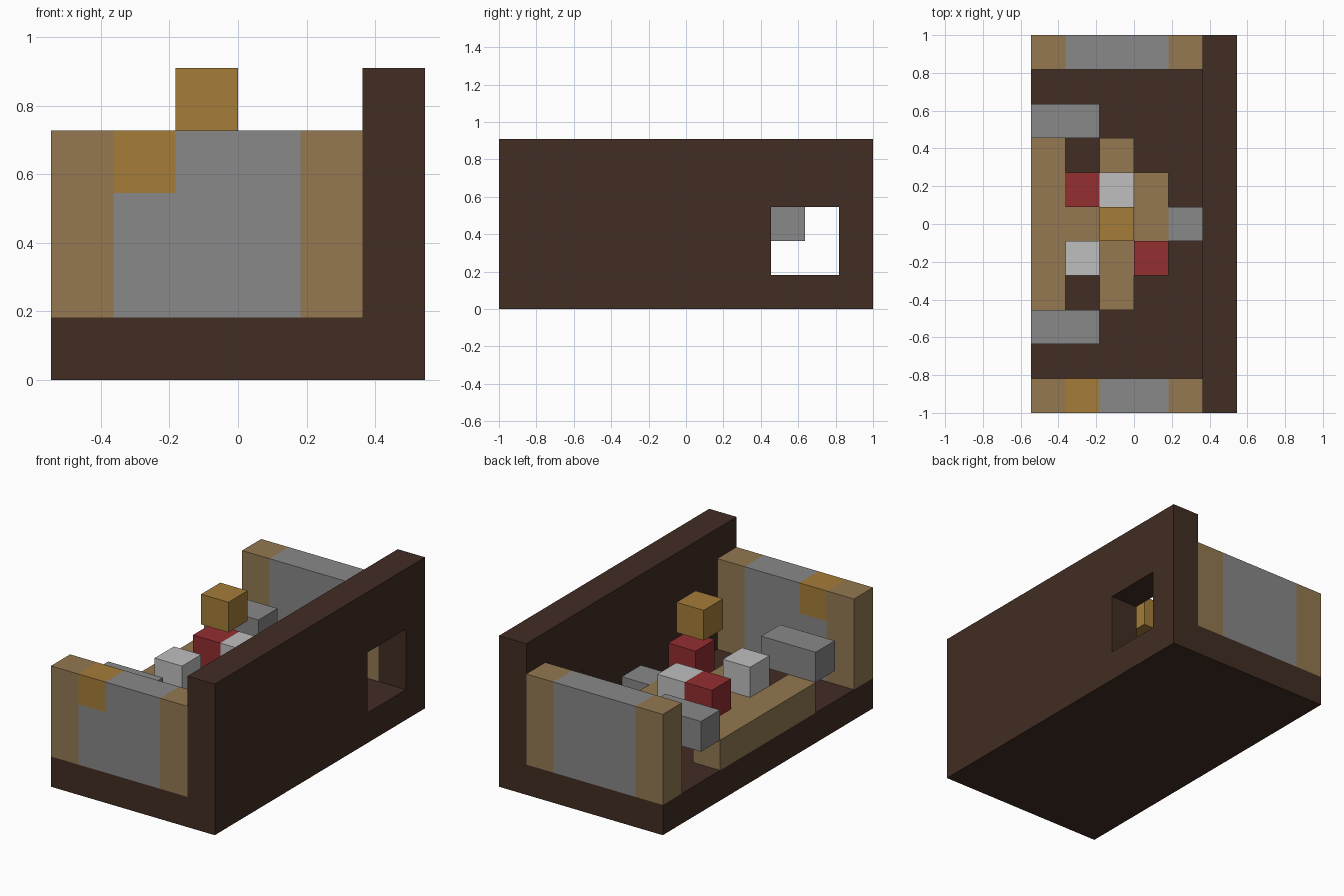
import bpy
import bmesh
from itertools import product
from mathutils import Vector

if "Cube" in bpy.data.objects:
    bpy.data.objects.remove(bpy.data.objects["Cube"])

U = 2 / 11                       # size of one block
ORIGIN = Vector((-3, -5.5, 0))   # corner of the block grid


def linear(c):
    c /= 255
    return c / 12.92 if c <= 0.04045 else ((c + 0.055) / 1.055) ** 2.4


def material(name, r, g, b):
    mat = bpy.data.materials.new(name)
    mat.use_nodes = True
    colour = (linear(r), linear(g), linear(b), 1)
    mat.diffuse_color = colour
    mat.node_tree.nodes["Principled BSDF"].inputs["Base Color"].default_value = colour
    return mat


DARK = material("dark wood", 65, 45, 35)
TAN = material("tan wood", 147, 121, 81)
GREY = material("grey stone", 136, 136, 136)
GOLD = material("gold", 165, 125, 57)
RED = material("red", 147, 46, 48)
WHITE = material("white", 190, 191, 190)


def box(x, y, z):
    """Block cells covering half-open ranges."""
    return set(product(range(*x), range(*y), range(*z)))


def build(name, cells, colour):
    """Outer skin of a group of blocks; colour is a material or a rule per cell."""
    rule = colour if callable(colour) else lambda cell: colour
    mesh = bpy.data.meshes.new(name)
    bm = bmesh.new()
    for cell in sorted(cells):
        mat = rule(cell)
        if mat.name not in mesh.materials:
            mesh.materials.append(mat)
        slot = mesh.materials.find(mat.name)
        for axis, side in product(range(3), (0, 1)):
            neighbour = list(cell)
            neighbour[axis] += 2 * side - 1
            if tuple(neighbour) in cells:
                continue
            a, b = (axis + 1) % 3, (axis + 2) % 3
            corners = []
            for i, j in ((0, 0), (1, 0), (1, 1), (0, 1)):
                p = Vector(cell)
                p[axis] += side
                p[a] += i
                p[b] += j
                corners.append(bm.verts.new((p + ORIGIN) * U))
            face = bm.faces.new(corners if side else corners[::-1])
            face.material_index = slot
    # Weld the blocks and merge flat areas of one colour
    bmesh.ops.remove_doubles(bm, verts=bm.verts, dist=0.001)
    bmesh.ops.dissolve_limit(bm, angle_limit=0.01, verts=bm.verts,
                             edges=bm.edges, delimit={'MATERIAL'})
    bm.to_mesh(mesh)
    bm.free()
    obj = bpy.data.objects.new(name, mesh)
    bpy.context.collection.objects.link(obj)
    return obj


# Floor and tall side wall with a window opening
shell = box((0, 6), (0, 11), (0, 1)) | box((5, 6), (0, 11), (0, 5))
build("floor_and_wall", shell - box((5, 6), (8, 10), (1, 3)), DARK)


# End walls: tan posts, grey panel, one gold block in the front one
def end_colour(cell):
    if cell == (1, 0, 3):
        return GOLD
    return TAN if cell[0] in (0, 4) else GREY


for name, y in (("front_end_wall", 0), ("back_end_wall", 10)):
    build(name, box((0, 5), (y, y + 1), (1, 4)), end_colour)

# Low platform with two notches
platform = box((0, 3), (3, 8), (1, 2)) | box((3, 4), (4, 7), (1, 2))
build("platform", platform - {(1, 3, 1), (1, 7, 1)}, TAN)
build("platform_step", {(4, 5, 1)}, GREY)

# Raised grey beams on both sides of the platform
for name, y in (("front_beam", 2), ("back_beam", 8)):
    build(name, box((0, 2), (y, y + 1), (2, 3)), GREY)

# Loose blocks
for name, cell, colour in (
        ("back_red_block", (1, 6, 2), RED),
        ("front_red_block", (3, 4, 2), RED),
        ("back_white_block", (2, 6, 2), WHITE),
        ("front_white_block", (1, 4, 2), WHITE),
        ("floating_gold_block", (2, 5, 4), GOLD)):
    build(name, {cell}, colour)
